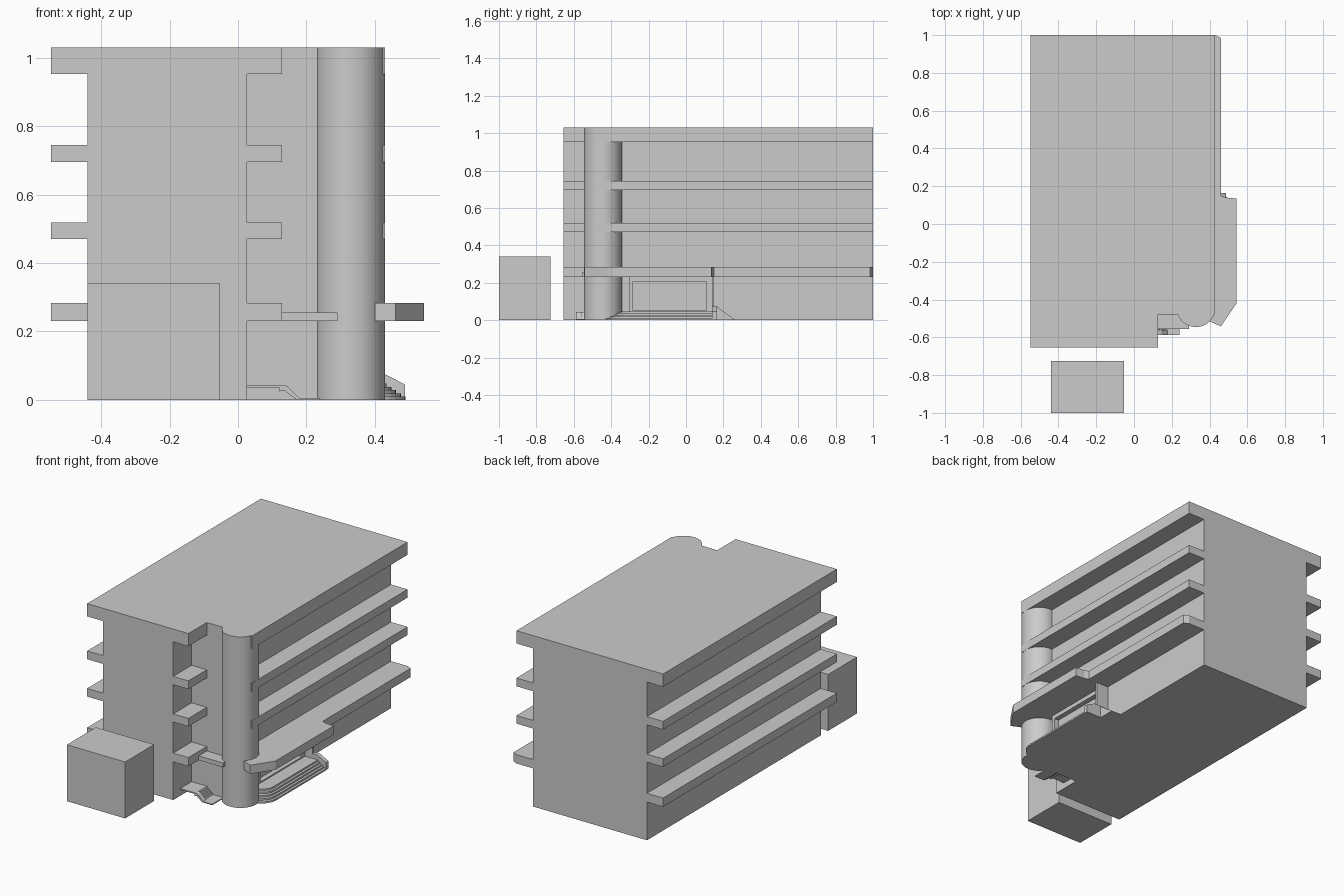
import bpy, bmesh, math

if "Cube" in bpy.data.objects:
    bpy.data.objects.remove(bpy.data.objects["Cube"])


def extrude(name, pts, lo, hi, axis='z'):
    """Closed outline extruded along z (pts = x,y) or along y (pts = x,z)."""
    bm = bmesh.new()
    place = (lambda p: (p[0], p[1], lo)) if axis == 'z' else (lambda p: (p[0], lo, p[1]))
    face = bm.faces.new([bm.verts.new(place(p)) for p in pts])
    res = bmesh.ops.extrude_face_region(bm, geom=[face])
    verts = [g for g in res['geom'] if isinstance(g, bmesh.types.BMVert)]
    d = hi - lo
    bmesh.ops.translate(bm, verts=verts, vec=(0, 0, d) if axis == 'z' else (0, d, 0))
    bmesh.ops.recalc_face_normals(bm, faces=bm.faces)
    mesh = bpy.data.meshes.new(name)
    bm.to_mesh(mesh)
    bm.free()
    ob = bpy.data.objects.new(name, mesh)
    bpy.context.collection.objects.link(ob)
    return ob


def box(name, x0, x1, y0, y1, z0, z1):
    return extrude(name, [(x0, y0), (x1, y0), (x1, y1), (x0, y1)], z0, z1)


# main building core with the notched front corner
extrude("building_core", [(-.44, -.655), (.027, -.655), (.027, -.48), (.32, -.48),
                          (.32, 1), (-.44, 1)], 0, 1.0)

# roof and overhanging floor slabs
slab = [(-.547, -.655), (.128, -.655), (.128, -.48), (.43, -.48), (.43, 1), (-.547, 1)]
for name, z0, z1 in [("floor_slab_2", .47, .519), ("floor_slab_3", .695, .745),
                     ("roof_slab", .953, 1.03)]:
    extrude(name, slab, z0, z1)

# first slab widens into the entrance canopy
extrude("entrance_canopy_slab",
        [(-.547, -.655), (.128, -.655), (.128, -.48), (.36, -.48), (.40, -.515), (.46, -.542),
         (.543, -.42), (.543, .135), (.485, .14), (.46, .15), (.46, .985), (.43, 1),
         (-.547, 1)], .23, .283)

# round corner tower
bpy.ops.mesh.primitive_cylinder_add(vertices=48, radius=.102, depth=1.03,
                                    location=(.328, -.444, .515))
bpy.context.object.name = "corner_tower"
bpy.ops.object.shade_smooth_by_angle()

# detached block in front
box("front_block", -.44, -.052, -1, -.725, 0, .34)

# small canopy over the side door
box("side_door_canopy", .027, .29, -.557, -.47, .23, .256)

# side door stairs: thin folded ribbon of landing and steps
top = [(.027, .044), (.13, .044)]
for i in range(4):
    x, z = .13 + i * .012, .044 - i * .01
    top += [(x + .004, z - .01), (x + .012, z - .01)]
under = [(.24, .006), (.24, 0), (.172, 0), (.135, .028), (.122, .025), (.12, .037), (.027, .037)]
extrude("side_stairs", top + under, -.56, -.47, 'y')
extrude("side_stair_cheek", [(.13, .044), (.145, .04), (.178, .006), (.24, .006), (.24, 0),
                             (.172, 0), (.135, .028), (.122, .025), (.12, .037),
                             (.027, .037), (.027, .044)], -.588, -.56, 'y')

# entrance steps, rounded towards the tower
for i in range(5):
    x = .49 - i * .014
    r = .11 - i * .01
    arc = [(x - r + r * math.cos(a), -.33 + i * .012 - r * math.sin(a))
           for a in [math.pi / 2 * k / 8 for k in range(9)]]
    extrude("entrance_step", [(.31, .145), (x, .145)] + arc + [(.31, arc[-1][1])],
            i * .0095, (i + 1) * .0095)

# cheek wall closing the steps, and the ramp behind it
extrude("step_cheek", [(.31, 0), (.488, 0), (.488, .045), (.43, .075), (.31, .075)],
        .14, .165, 'y')
ramp = extrude("entrance_ramp", [(.165, 0), (.265, 0), (.165, .072)], 0, .07, 'y')
ramp.rotation_euler[2] = math.pi / 2
ramp.location.x = .385

# entrance door frame and side post
box("door_jamb_front", .31, .35, -.305, -.285, .045, .235)
box("door_jamb_back", .31, .35, .11, .14, .045, .235)
box("door_header", .31, .35, -.285, .11, .205, .235)
box("door_sill", .31, .35, -.285, .11, .045, .055)
box("entrance_post", .31, .40, .138, .15, .045, .235)
